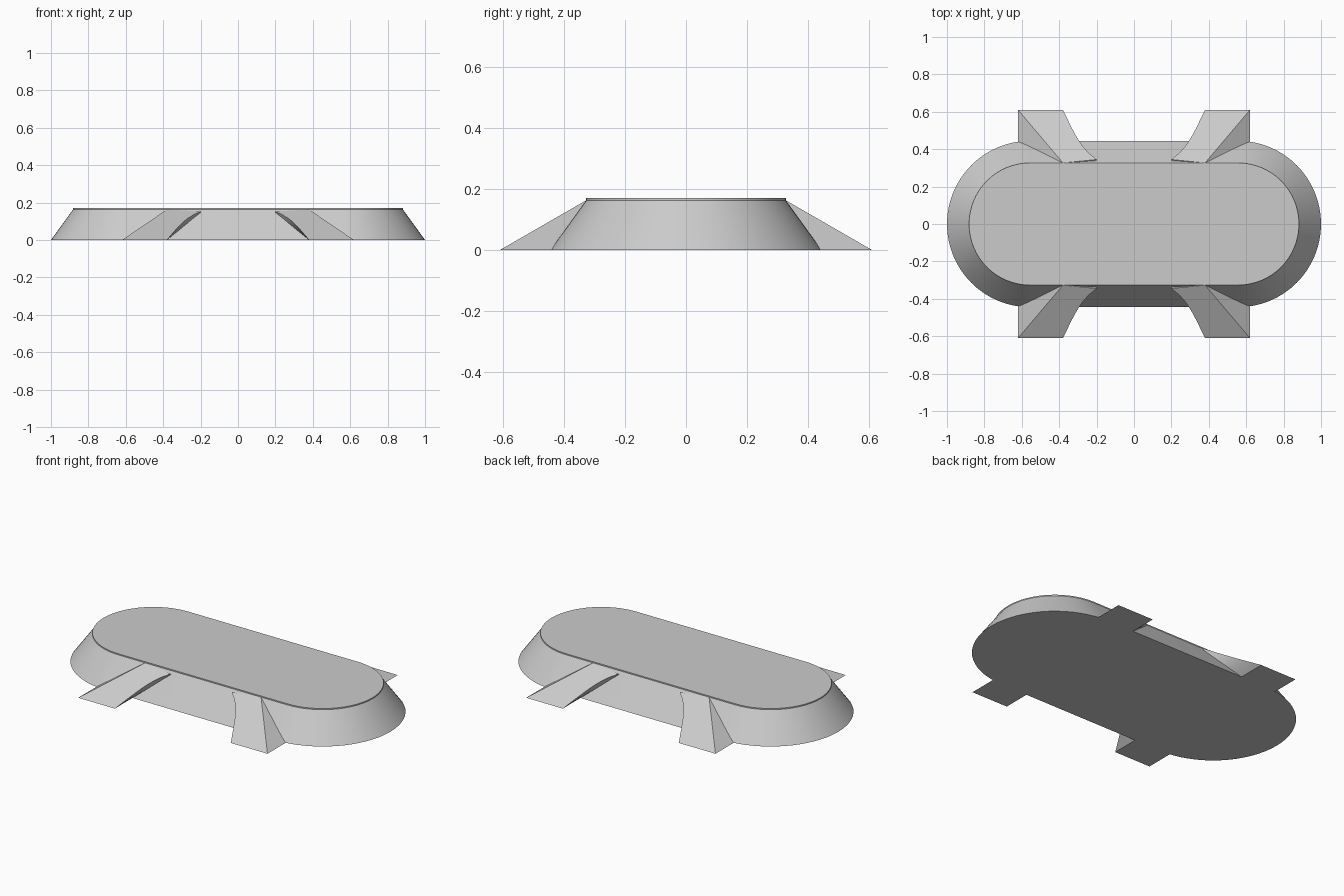
import bpy, bmesh, math

cube = bpy.data.objects.get("Cube")
if cube:
    bpy.data.objects.remove(cube, do_unlink=True)

grey = bpy.data.materials.new("light grey")
grey.use_nodes = True
colour = (0.6, 0.6, 0.6, 1)
grey.diffuse_color = colour
grey.node_tree.nodes["Principled BSDF"].inputs["Base Color"].default_value = colour

CENTRE = 0.555   # x of the rounded end centres
RIM_Z = 0.163    # top of the sloping wall
RIM_Y = 0.327    # half width of the deck


def finish(name, bm, angle):
    bmesh.ops.recalc_face_normals(bm, faces=bm.faces)
    mesh = bpy.data.meshes.new(name)
    bm.to_mesh(mesh)
    bm.free()
    obj = bpy.data.objects.new(name, mesh)
    bpy.context.collection.objects.link(obj)
    mesh.materials.append(grey)
    bpy.ops.object.select_all(action="DESELECT")
    obj.select_set(True)
    bpy.context.view_layer.objects.active = obj
    bpy.ops.object.shade_smooth_by_angle(angle=math.radians(angle))


def ring(bm, radius, z, steps=32):
    """Stadium outline: two half circles joined by straight sides."""
    verts = []
    for sign in (1, -1):
        for i in range(steps + 1):
            a = math.pi * (i / steps - 0.5)
            verts.append(bm.verts.new((sign * (CENTRE + radius * math.cos(a)),
                                       sign * radius * math.sin(a), z)))
    return verts


# Sloping body with a thin upright deck edge
bm = bmesh.new()
rings = [ring(bm, r, z) for r, z in ((0.445, 0), (RIM_Y, RIM_Z), (RIM_Y, 0.17))]
for low, high in zip(rings, rings[1:]):
    n = len(low)
    for i in range(n):
        j = (i + 1) % n
        bm.faces.new((low[i], low[j], high[j], high[i]))
bm.faces.new(rings[0])
bm.faces.new(rings[-1])
finish("body", bm, 30)


def slope(y):
    """Height of the foot's sloping upper face at depth y."""
    return RIM_Z * (0.61 - y) / (0.61 - RIM_Y)


def wall(z):
    """Depth of the straight body wall at height z."""
    return 0.445 - (0.445 - RIM_Y) * z / RIM_Z


def foot(name, sx, sy):
    """Wedge that leans toward the middle, with a flared inner edge."""
    steps = 8
    bm = bmesh.new()

    def v(x, y, z):
        return bm.verts.new((sx * x, sy * y, z))

    upper, lower, outer, root = [], [], [], []
    for i in range(steps + 1):
        t = i / steps
        # curved inner edge, bending out as it meets the body
        y = 0.61 - 0.265 * t
        x = 0.38 - 0.13 * t - 0.05 * t ** 5
        upper.append(v(x, y, slope(y)))
        z = 0.145 * t
        lower.append(v(0.38 - 0.18 * t, wall(z) - 0.004, z))
        # outer crease, and where the outer side meets the body
        y = 0.61 - (0.61 - RIM_Y) * t
        outer.append(v(0.62 - 0.24 * t, y, slope(y)))
        z = RIM_Z * t
        root.append(v(0.62 - 0.24 * t, wall(z) - 0.004, z))
    for a, b in ((lower, upper), (upper, outer), (outer, root), (root, lower)):
        for i in range(steps):
            bm.faces.new((a[i], a[i + 1], b[i + 1], b[i]))
    for i in (0, steps):
        bm.faces.new((lower[i], upper[i], outer[i], root[i]))
    finish(name, bm, 25)


for side, sx in (("left", 1), ("right", -1)):
    for end, sy in (("front", -1), ("back", 1)):
        foot(f"{end}_{side}_foot", sx, sy)
